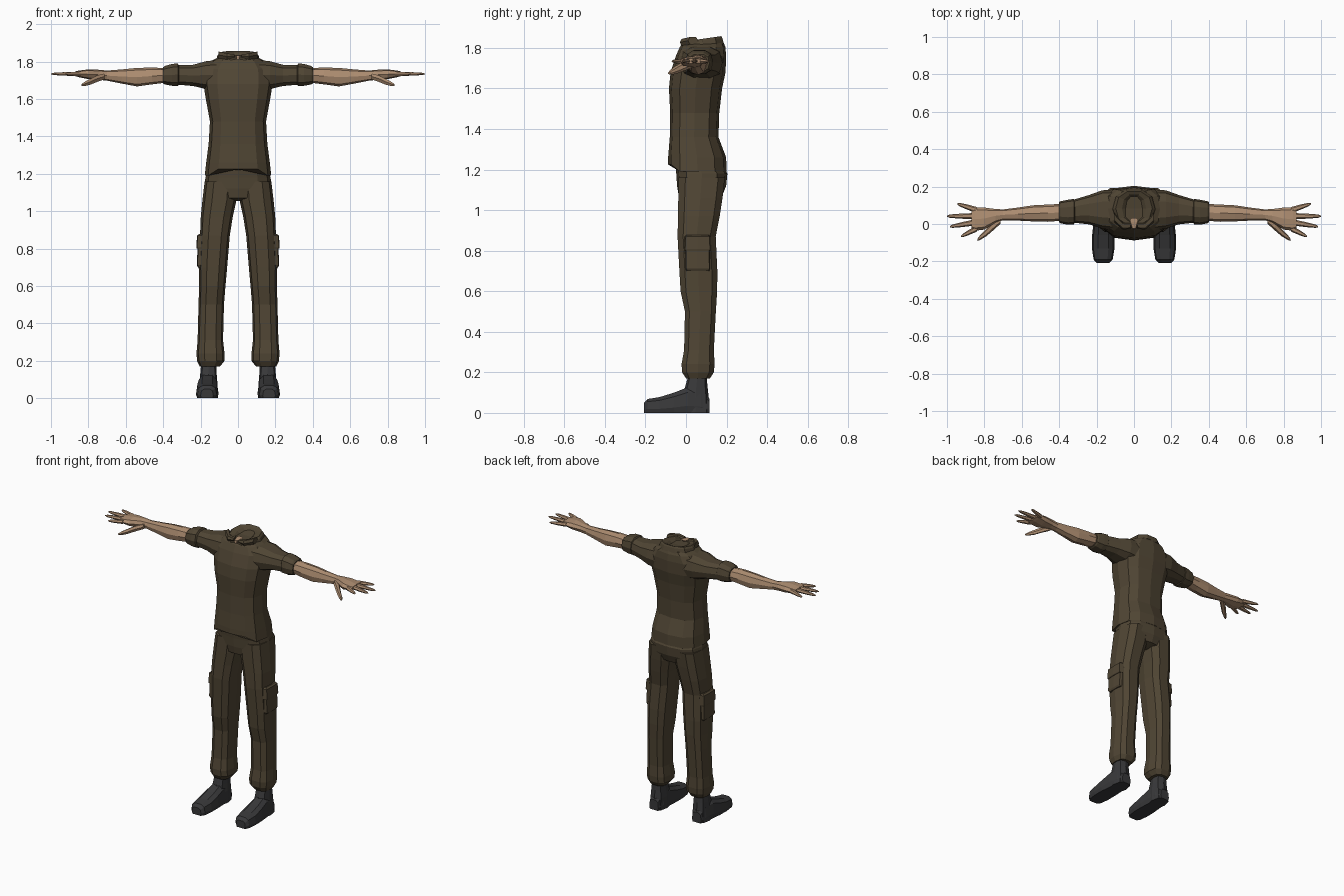
import bpy, bmesh, math


def mat(name, rgb):
    m = bpy.data.materials.new(name)
    m.diffuse_color = (*rgb, 1)
    return m


CLOTH = mat("olive_brown_cloth", (0.080, 0.060, 0.034))
SKIN = mat("tan_skin", (0.42, 0.268, 0.165))
BOOT = mat("charcoal_leather", (0.040, 0.040, 0.042))


def loft(name, axis, rings, material, n=8, p=2.6, mirror=True, tweak=None, caps=True):
    """Skin rings of (position, u_low, u_high, v_low, v_high) along an axis."""
    bm = bmesh.new()
    loops = []
    for t, u0, u1, v0, v1 in rings:
        loop = []
        for i in range(n):
            a = 2 * math.pi * i / n
            c, s = math.cos(a), math.sin(a)
            c = 0 if abs(c) < 1e-6 else math.copysign(abs(c) ** (2 / p), c)
            s = 0 if abs(s) < 1e-6 else math.copysign(abs(s) ** (2 / p), s)
            u = (u0 + u1) / 2 + c * (u1 - u0) / 2
            v = (v0 + v1) / 2 + s * (v1 - v0) / 2
            co = {'x': (t, u, v), 'y': (u, t, v), 'z': (u, v, t)}[axis]
            loop.append(bm.verts.new(tweak(*co) if tweak else co))
        loops.append(loop)
    for a, b in zip(loops, loops[1:]):
        for i in range(n):
            j = (i + 1) % n
            bm.faces.new((a[i], a[j], b[j], b[i]))
    if caps:
        bm.faces.new(loops[0])
        bm.faces.new(loops[-1])
    bmesh.ops.recalc_face_normals(bm, faces=bm.faces)
    me = bpy.data.meshes.new(name)
    bm.to_mesh(me)
    bm.free()
    me.materials.append(material)
    ob = bpy.data.objects.new(name, me)
    bpy.context.collection.objects.link(ob)
    if mirror:
        ob.modifiers.new("mirror", 'MIRROR')
    return ob


# Shirt body, with the hem raised at the front
def hem(x, y, z):
    return x, y, z + (0.035 if z < 1.2 and y < 0 and abs(x) < 0.15 else 0)


loft("shirt", 'z', [
    (1.19, -.178, .178, -.088, .200), (1.26, -.170, .170, -.088, .198),
    (1.36, -.157, .157, -.080, .160), (1.48, -.150, .150, -.078, .164),
    (1.60, -.172, .172, -.084, .178), (1.68, -.185, .185, -.076, .195),
    (1.76, -.180, .180, -.050, .198), (1.805, -.140, .140, -.030, .194),
    (1.825, -.100, .100, -.010, .186)],
    CLOTH, n=12, p=2.7, mirror=False, tweak=hem)


# Standing collar, higher at the back, with a hollow middle
def collar_tilt(x, y, z):
    return x, y, z + 0.14 * (y - 0.09)


loft("collar", 'z', [
    (1.805, -.118, .118, -.030, .192), (1.835, -.110, .110, -.024, .184),
    (1.846, -.098, .098, -.008, .178), (1.840, -.064, .064, .008, .160),
    (1.826, -.045, .045, .016, .150)],
    CLOTH, n=10, p=2.3, mirror=False, tweak=collar_tilt)

# Collar points and the small patch of skin between them
loft("collar_point", 'x', [
    (.018, -.026, .006, 1.822, 1.838), (.060, -.030, .010, 1.808, 1.846),
    (.105, .010, .060, 1.815, 1.856)], CLOTH, n=6)
loft("throat", 'z', [
    (1.812, -.008, .008, -.029, .020), (1.832, -.016, .016, -.027, .030),
    (1.836, -.022, .022, .008, .034)], SKIN, n=6, mirror=False)

# Short sleeves with folded cuffs
loft("sleeve", 'x', [
    (.10, -.035, .185, 1.640, 1.812), (.17, -.025, .180, 1.650, 1.805),
    (.24, -.002, .155, 1.667, 1.785), (.33, .008, .128, 1.675, 1.782)],
    CLOTH, n=10)
loft("sleeve_cuff", 'x', [
    (.315, .008, .124, 1.676, 1.780), (.322, -.002, .134, 1.668, 1.792),
    (.352, -.004, .130, 1.668, 1.790), (.392, .004, .122, 1.676, 1.778),
    (.402, .010, .116, 1.682, 1.770)], CLOTH, n=10)

# Bare forearms running into the palms
loft("forearm", 'x', [
    (.38, .018, .108, 1.688, 1.765), (.46, .012, .104, 1.678, 1.768),
    (.54, .014, .100, 1.667, 1.766), (.62, .018, .088, 1.682, 1.758),
    (.70, .020, .078, 1.698, 1.752), (.74, .008, .080, 1.702, 1.756),
    (.80, -.030, .088, 1.706, 1.758), (.85, -.036, .088, 1.716, 1.752),
    (.87, -.026, .080, 1.722, 1.748)], SKIN, n=8)

# Fingers fanned out from the palm: (name, root y, tip x, tip y)
for name, root, tip_x, tip_y in [("index_finger", -.024, .925, -.066),
                                 ("middle_finger", .010, .985, -.014),
                                 ("ring_finger", .042, 1.0, .042),
                                 ("little_finger", .074, .945, .108)]:
    rings = []
    for f, r in [(0, .017), (.55, .0135), (.9, .009), (1, .003)]:
        x = .84 + (tip_x - .84) * f
        y = root + (tip_y - root) * f
        rings.append((x, y - r, y + r, 1.734 - r * .8, 1.734 + r * .8))
    loft(name, 'x', rings, SKIN, n=6, p=2.2)
loft("thumb", 'x', [
    (.715, .000, .045, 1.702, 1.738), (.755, -.036, .012, 1.688, 1.728),
    (.790, -.066, -.026, 1.674, 1.710), (.822, -.085, -.058, 1.667, 1.692),
    (.836, -.090, -.078, 1.670, 1.680)], SKIN, n=6, p=2.2)

# Trouser seat
loft("trouser_seat", 'z', [
    (1.25, -.155, .155, -.055, .165), (1.18, -.174, .174, -.048, .204),
    (1.12, -.182, .182, -.044, .198), (1.07, -.130, .130, -.036, .178),
    (1.055, -.030, .030, .010, .130)], CLOTH, n=12, p=2.7, mirror=False)

# Trouser legs, gathered at the ankle
loft("trouser_leg", 'z', [
    (1.16, .004, .178, -.040, .196), (1.06, .008, .190, -.042, .184),
    (.97, .028, .199, -.043, .170), (.87, .044, .203, -.045, .150),
    (.70, .058, .210, -.036, .158), (.60, .067, .208, -.030, .157),
    (.50, .075, .211, -.008, .150), (.31, .080, .216, -.012, .140),
    (.24, .072, .222, -.025, .144), (.20, .072, .219, -.022, .140),
    (.17, .096, .205, -.002, .120)], CLOTH, n=10, p=2.8)

# Cargo pockets with flaps
loft("cargo_pocket", 'z', [
    (.700, .165, .214, .000, .118), (.712, .160, .220, -.006, .122),
    (.860, .160, .214, -.006, .120)], CLOTH, n=8, p=6)
loft("pocket_flap", 'z', [
    (.800, .158, .220, -.010, .124), (.806, .156, .223, -.012, .126),
    (.870, .160, .219, -.008, .122), (.878, .165, .208, .000, .115)],
    CLOTH, n=8, p=6)


# Boots, flat on the ground
def flat_sole(x, y, z):
    return x, y, max(z, 0)


loft("boot_foot", 'y', [
    (-.208, .132, .200, -.02, .050), (-.190, .114, .216, -.03, .070),
    (-.130, .104, .225, -.04, .080), (-.060, .104, .224, -.05, .102),
    (.010, .108, .216, -.06, .130), (.075, .112, .206, -.06, .120),
    (.116, .126, .194, -.03, .070)], BOOT, n=10, p=3, tweak=flat_sole)
loft("boot_shaft", 'z', [
    (0, .108, .212, -.020, .116), (.08, .110, .206, -.020, .112),
    (.13, .114, .202, -.004, .106), (.20, .118, .196, .016, .100)],
    BOOT, n=8, p=3)
